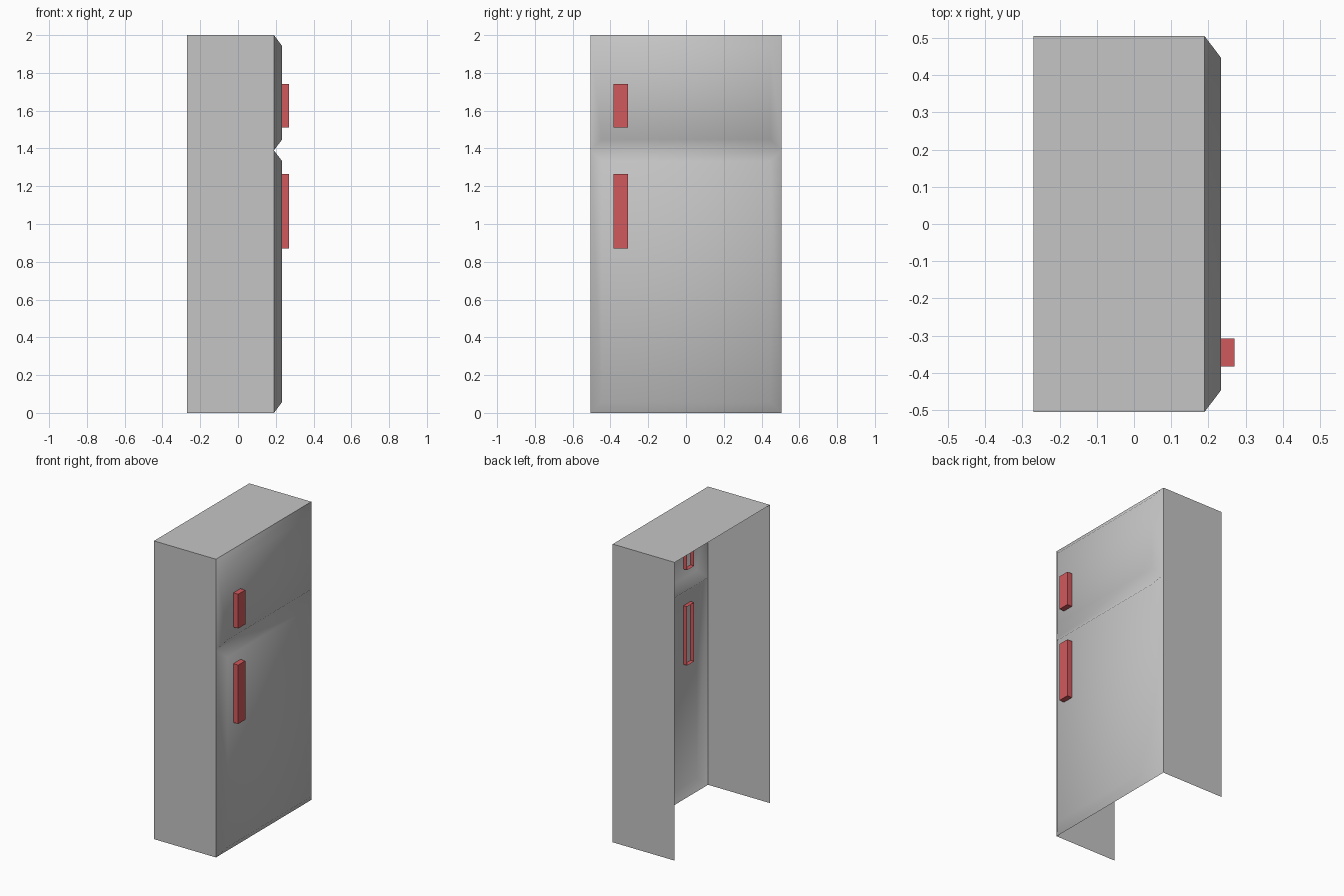
import bpy
import bmesh

cube = bpy.data.objects.get("Cube")
if cube:
    bpy.data.objects.remove(cube, do_unlink=True)


def make_material(name, color):
    mat = bpy.data.materials.new(name)
    mat.use_nodes = True
    mat.diffuse_color = color
    mat.node_tree.nodes["Principled BSDF"].inputs["Base Color"].default_value = color
    return mat


def make_object(name, bm, mat):
    mesh = bpy.data.meshes.new(name)
    bm.to_mesh(mesh)
    bm.free()
    mesh.materials.append(mat)
    obj = bpy.data.objects.new(name, mesh)
    bpy.context.collection.objects.link(obj)
    return obj


def open_box(name, low, high, mat, is_open):
    """Box between two corners, without the faces whose normal passes is_open."""
    bm = bmesh.new()
    bmesh.ops.create_cube(bm, size=1)
    for v in bm.verts:
        v.co = [lo + (c + 0.5) * (hi - lo) for c, lo, hi in zip(v.co, low, high)]
    bm.normal_update()
    bmesh.ops.delete(bm, geom=[f for f in bm.faces if is_open(f.normal)],
                     context='FACES')
    return make_object(name, bm, mat)


grey = make_material("light grey enamel", (0.56, 0.56, 0.56, 1))
red = make_material("red handle", (0.64, 0.1, 0.11, 1))

HALF_WIDTH = 0.505
SEAM_X = 0.19      # plane where the doors meet the cabinet
SEAM_Z = 1.39      # groove between the doors

# Cabinet shell: two sides and a top, open behind and below
open_box("cabinet", (-0.27, -HALF_WIDTH, 0), (SEAM_X, HALF_WIDTH, 2), grey,
         lambda n: abs(n.x) > 0.5 or n.z < -0.5)

# Two raised doors sharing the groove, with sloping borders
bm = bmesh.new()
rows = [[bm.verts.new((SEAM_X, y, z)) for y in (-HALF_WIDTH, HALF_WIDTH)]
        for z in (0, SEAM_Z, 2)]
panels = [bm.faces.new((a[0], a[1], b[1], b[0])) for a, b in zip(rows, rows[1:])]
bm.normal_update()
bmesh.ops.inset_individual(bm, faces=panels, thickness=0.058, depth=0.044,
                           use_even_offset=True)
for face in bm.faces:
    face.smooth = True
make_object("doors", bm, grey)

# Handles set through the doors, hollow behind
for name, bottom, top in (("freezer_handle", 1.51, 1.74),
                          ("fridge_handle", 0.87, 1.265)):
    open_box(name, (0.207, -0.383, bottom), (0.27, -0.308, top), red,
             lambda n: n.x < -0.5)
